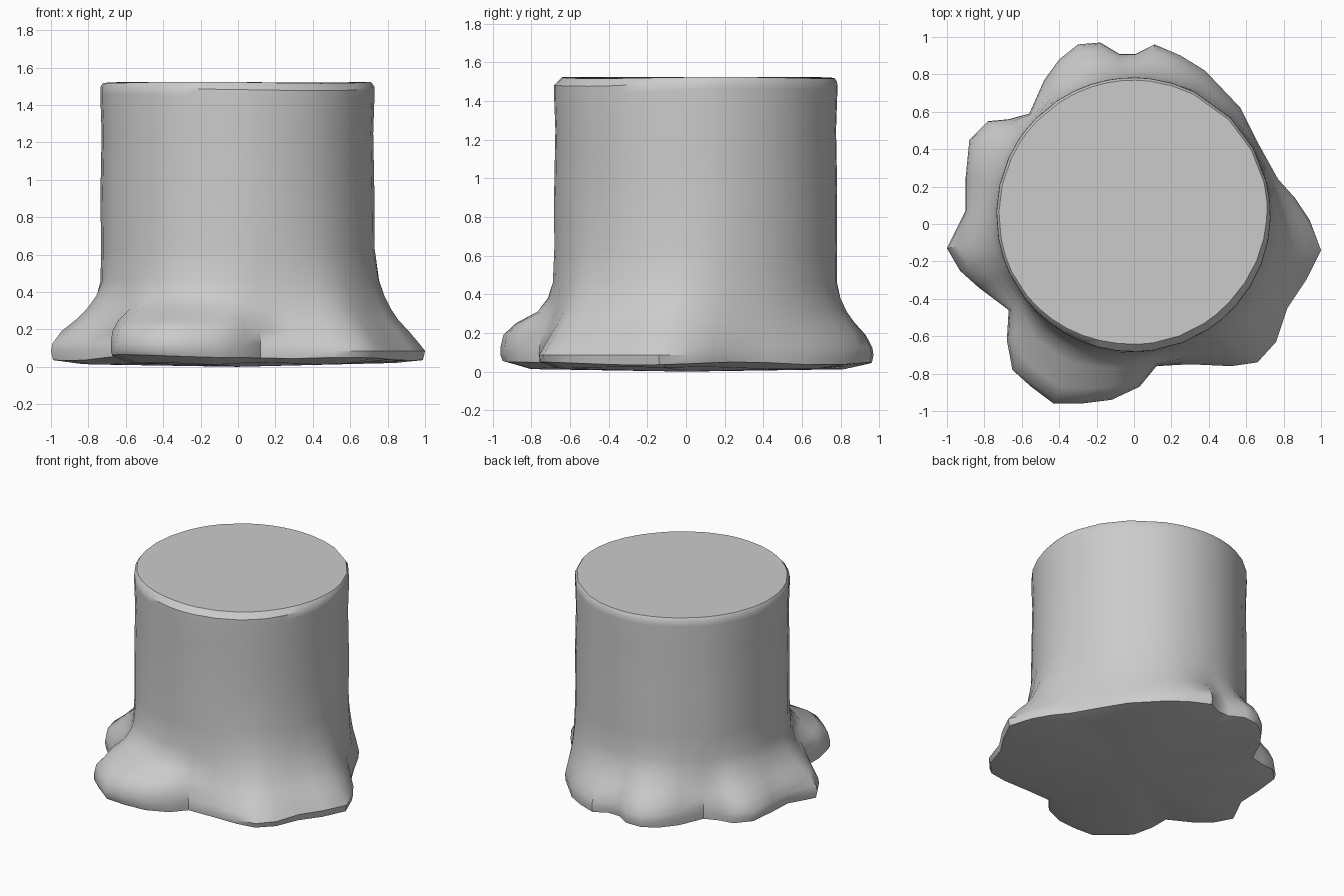
import bpy, bmesh, math

if "Cube" in bpy.data.objects:
    bpy.data.objects.remove(bpy.data.objects["Cube"])

CX, CY, R = -0.003, 0.05, 0.73  # trunk axis and radius

# outline of the root flare seen from above, anticlockwise
roots = [(1.0, -.14), (.94, .02), (.86, .14), (.77, .24), (.67, .42), (.57, .62),
         (.38, .82), (.25, .90), (.11, .96), (.01, .91), (-.08, .91), (-.18, .97),
         (-.30, .96), (-.40, .88), (-.48, .77), (-.56, .59), (-.67, .56), (-.78, .55),
         (-.88, .45), (-.90, .25), (-.90, .07), (-1.0, -.13), (-.93, -.25), (-.83, -.34),
         (-.67, -.46), (-.68, -.62), (-.65, -.78), (-.55, -.87), (-.43, -.96), (-.28, -.96),
         (-.12, -.94), (.03, -.87), (.12, -.76), (.30, -.75), (.52, -.76), (.66, -.74),
         (.76, -.63), (.82, -.45), (.92, -.30)]

# height, amount of flare: (right side, left and back, bulging front root), trunk radius factor
levels = [(.05, .96, .96, .96, 1), (.085, 1, 1, 1, 1), (.125, .89, .97, 1, 1),
          (.19, .70, .80, .95, 1), (.25, .50, .53, .74, 1), (.31, .36, .31, .35, 1),
          (.38, .24, .13, .15, 1), (.46, .13, .01, .05, 1), (.63, .02, 0, .01, 1),
          (.95, 0, 0, 0, 1.003), (1.25, 0, 0, 0, .995), (1.46, 0, 0, 0, 1.005),
          (1.5, 0, 0, 0, 1.003), (1.52, 0, 0, 0, .985)]


def window(a, mid, half, fade):
    """1 within half degrees of mid, fading to 0."""
    d = abs((math.degrees(a) - mid + 180) % 360 - 180)
    return max(0, min(1, (half + fade - d) / fade))


bm = bmesh.new()


def ring(fn):
    return [bm.verts.new(fn(*p)) for p in roots]


def bridge(lo, hi):
    n = len(lo)
    for i in range(n):
        j = (i + 1) % n
        bm.faces.new((lo[i], lo[j], hi[j], hi[i]))


def place(level):
    z, f_right, f_left, f_bulge, k = level

    def fn(x, y):
        dx, dy = x - CX, y - CY
        rr, a = math.hypot(dx, dy), math.atan2(dy, dx)
        left, b = window(a, 150, 70, 30), window(a, -112, 27, 15)
        front = window(a, -70, 30, 50)
        f = f_right * (1 - left) + f_left * left
        f = f * (1 - b) + f_bulge * b
        if z > 1.51:   # rim worn down at the front
            k2 = k - .035 * front
        else:
            k2 = k
        r = R * k2 + (rr - R * k2) * f
        zz = z
        if z < .06:    # uneven ground line
            zz = z - .008 + .015 * b + .008 * math.sin(5 * a)
        if z > 1.4:    # uneven saw cut
            zz = z + .004 * math.sin(3 * a + 1) - (.02 * front if z < 1.51 else 0)
        return CX + r * math.cos(a), CY + r * math.sin(a), zz
    return fn


# trunk and roots
rings = [ring(place(l)) for l in levels]
for lo, hi in zip(rings, rings[1:]):
    bridge(lo, hi)

# sawn top
bm.faces.new(rings[-1])

# slightly bowed underside
under = ring(lambda x, y: (x * .84, y * .84, .018 + .006 * math.sin(9 * x)))
bridge(under, rings[0])
centre = bm.verts.new((0, 0, 0))
for i in range(len(under)):
    bm.faces.new((under[(i + 1) % len(under)], under[i], centre))

bmesh.ops.recalc_face_normals(bm, faces=bm.faces)
mesh = bpy.data.meshes.new("tree_stump")
bm.to_mesh(mesh)
bm.free()
stump = bpy.data.objects.new("tree_stump", mesh)
bpy.context.collection.objects.link(stump)
bpy.context.view_layer.objects.active = stump
stump.select_set(True)
bpy.ops.object.shade_smooth_by_angle(angle=math.radians(40))
